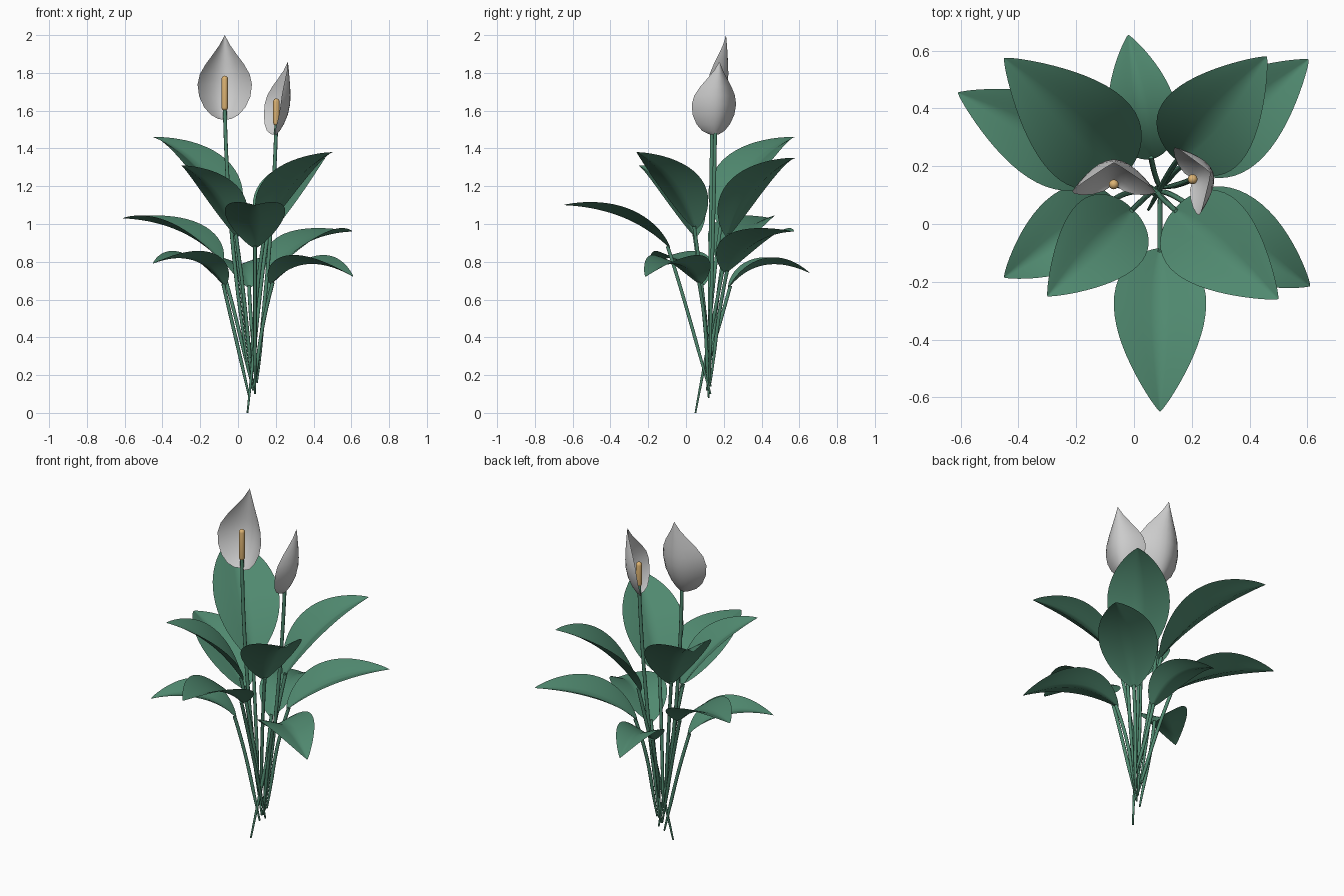
import bpy, bmesh, math
from mathutils import Vector as V
from mathutils.geometry import interpolate_bezier

if "Cube" in bpy.data.objects:
    bpy.data.objects.remove(bpy.data.objects["Cube"])


def material(name, color):
    m = bpy.data.materials.new(name)
    m.diffuse_color = (*color, 1)
    m.use_nodes = True
    m.node_tree.nodes["Principled BSDF"].inputs["Base Color"].default_value = m.diffuse_color
    return m


GREEN = material("leaf_green", (0.08, 0.25, 0.16))
YELLOW = material("spadix_yellow", (0.72, 0.45, 0.17))


def add_mesh(name, bm, mat=None, angle=60):
    bmesh.ops.remove_doubles(bm, verts=bm.verts, dist=1e-5)
    mesh = bpy.data.meshes.new(name)
    bm.to_mesh(mesh)
    bm.free()
    ob = bpy.data.objects.new(name, mesh)
    bpy.context.collection.objects.link(ob)
    if mat:
        mesh.materials.append(mat)
    bpy.ops.object.select_all(action='DESELECT')
    ob.select_set(True)
    bpy.context.view_layer.objects.active = ob
    bpy.ops.object.shade_smooth_by_angle(angle=math.radians(angle))
    return ob


def skin(bm, rows, closed=False):
    """Quads between successive rows of points."""
    grid = [[bm.verts.new(p) for p in row] for row in rows]
    for a, b in zip(grid, grid[1:]):
        n = len(a)
        for i in range(n if closed else n - 1):
            j = (i + 1) % n
            bm.faces.new((a[i], a[j], b[j], b[i]))
    return grid


def stem(name, p0, p1, p2, p3, radius=0.0095):
    pts = interpolate_bezier(p0, p1, p2, p3, 20)
    rows = []
    for i, p in enumerate(pts):
        t = (pts[min(i + 1, 19)] - pts[max(i - 1, 0)]).normalized()
        x = t.cross(V((0, 1, 0))).normalized()
        y = t.cross(x)
        r = radius * min(1, 0.5 + i / 12)
        rows.append([p + r * (x * math.cos(a) + y * math.sin(a))
                     for a in [k * math.tau / 10 for k in range(10)]])
    bm = bmesh.new()
    grid = skin(bm, rows, True)
    bm.faces.new(grid[0])
    bm.faces.new(grid[-1][::-1])
    add_mesh(name, bm, GREEN, 50)


def leaf(name, root, base, tip, arch, half):
    root, base, tip = V(root), V(base), V(tip)
    d = tip - base
    ctrl = base + d * 0.38
    ctrl.z = (base.z + tip.z) / 2 + arch
    side = V((d.y, -d.x, 0)).normalized()
    # Blade: arched midrib with a shallow folded cross-section
    rows, n, m = [], 28, 5
    for i in range(n + 1):
        t = 0.5 - 0.5 * math.cos(math.pi * i / n)
        p = base * (1 - t) ** 2 + ctrl * 2 * t * (1 - t) + tip * t * t
        tan = ((ctrl - base) * (1 - t) + (tip - ctrl) * t).normalized()
        up = side.cross(tan)
        w = half * max(0, math.sin(math.pi * t ** 0.84)) ** 0.85
        rows.append([p + w * (u * side + (0.5 * abs(u) ** 1.2 - 0.16 * u * u) * up)
                     for u in [k / m for k in range(-m, m + 1)]])
    bm = bmesh.new()
    skin(bm, rows)
    add_mesh(name + "_leaf", bm, GREEN)
    # Stalk bending into the blade
    lean = ((ctrl - base).normalized() + V((0, 0, 1.7))).normalized()
    stem(name + "_leaf_stalk", root, root.lerp(base, 0.38), base - lean * 0.27,
         base + (ctrl - base) * 0.06)


# Leaves: name, stalk root, blade base, tip, arch, half width
for spec in [
    ("front", (.09, .13, .10), (.09, -.085, .87), (.09, -.65, 1.10), .10, .16),
    ("back", (.09, .12, .27), (.06, .225, .66), (-.02, .655, .74), .165, .118),
    ("high_back_left", (.07, .10, .20), (-.025, .18, 1.0), (-.45, .575, 1.46), .13, .18),
    ("high_back_right", (.05, .05, 0), (.15, .22, .93), (.46, .58, 1.35), .11, .17),
    ("high_front_left", (.08, .13, .14), (-.005, .05, .93), (-.30, -.25, 1.31), .09, .15),
    ("high_front_right", (.06, .13, .22), (.14, .05, .97), (.50, -.26, 1.38), .09, .165),
    ("low_front_left", (.06, .12, .08), (-.07, .085, .67), (-.45, -.185, .79), .155, .135),
    ("low_back_left", (.08, .11, .12), (-.085, .19, .80), (-.61, .455, 1.03), .10, .155),
    ("low_back_right", (.10, .13, .16), (.175, .21, .74), (.605, .57, .96), .10, .16),
    ("low_front_right", (.08, .12, .12), (.175, .075, .68), (.61, -.215, .72), .175, .145),
]:
    leaf(*spec)

# Spathe outline: height fraction, half width, distance behind the spadix
OUTLINE = [(0, 0, 0), (.015, .035, .003), (.06, .073, .02), (.15, .109, .045),
           (.28, .136, .07), (.42, .144, .084), (.54, .132, .087), (.66, .101, .086),
           (.77, .064, .083), (.88, .029, .08), (.95, .012, .077), (1, 0, .075)]


def flower(name, root, x, y, z0, z1, facing, spadix_z, mids):
    front = V(facing).normalized()
    side = front.cross(V((0, 0, 1)))
    s = (z1 - z0) / 0.45
    # Cupped white spathe
    rows = []
    for t, w, back in OUTLINE:
        c = V((x, y, z0 + t * (z1 - z0))) - front * back * s
        rows.append([c + s * w * (side * u + front * 0.75 * abs(u) ** 1.9)
                     for u in [math.sin(k * math.pi / 16) for k in range(-8, 9)]])
    bm = bmesh.new()
    skin(bm, rows)
    add_mesh(name + "_spathe", bm)
    # Round-ended spadix
    lo, hi = spadix_z
    r = 0.017
    prof = [(r * math.sin(a), lo + r - r * math.cos(a)) for a in [k * math.pi / 8 for k in range(5)]]
    prof += [(r * math.cos(a), hi - r + r * math.sin(a)) for a in [k * math.pi / 8 for k in range(5)]]
    bm = bmesh.new()
    skin(bm, [[V((x + q * math.cos(k * math.tau / 16), y + q * math.sin(k * math.tau / 16), z))
               for k in range(16)] for q, z in prof], True)
    add_mesh(name + "_spadix", bm, YELLOW, 50)
    # Long flower stalk
    stem(name + "_stalk", V(root), V(mids[0]), V(mids[1]), V((x, y, lo + 0.02)), 0.01)


flower("tall_flower", (.06, .12, .2), -.07, .137, 1.55, 2.0, (0, -1, 0), (1.60, 1.785),
       [(-.01, .125, .65), (-.06, .135, 1.1)])
flower("short_flower", (.09, .125, .15), .203, .155, 1.47, 1.86, (-.94, -.34, 0), (1.52, 1.665),
       [(.15, .13, .6), (.19, .15, 1.1)])
